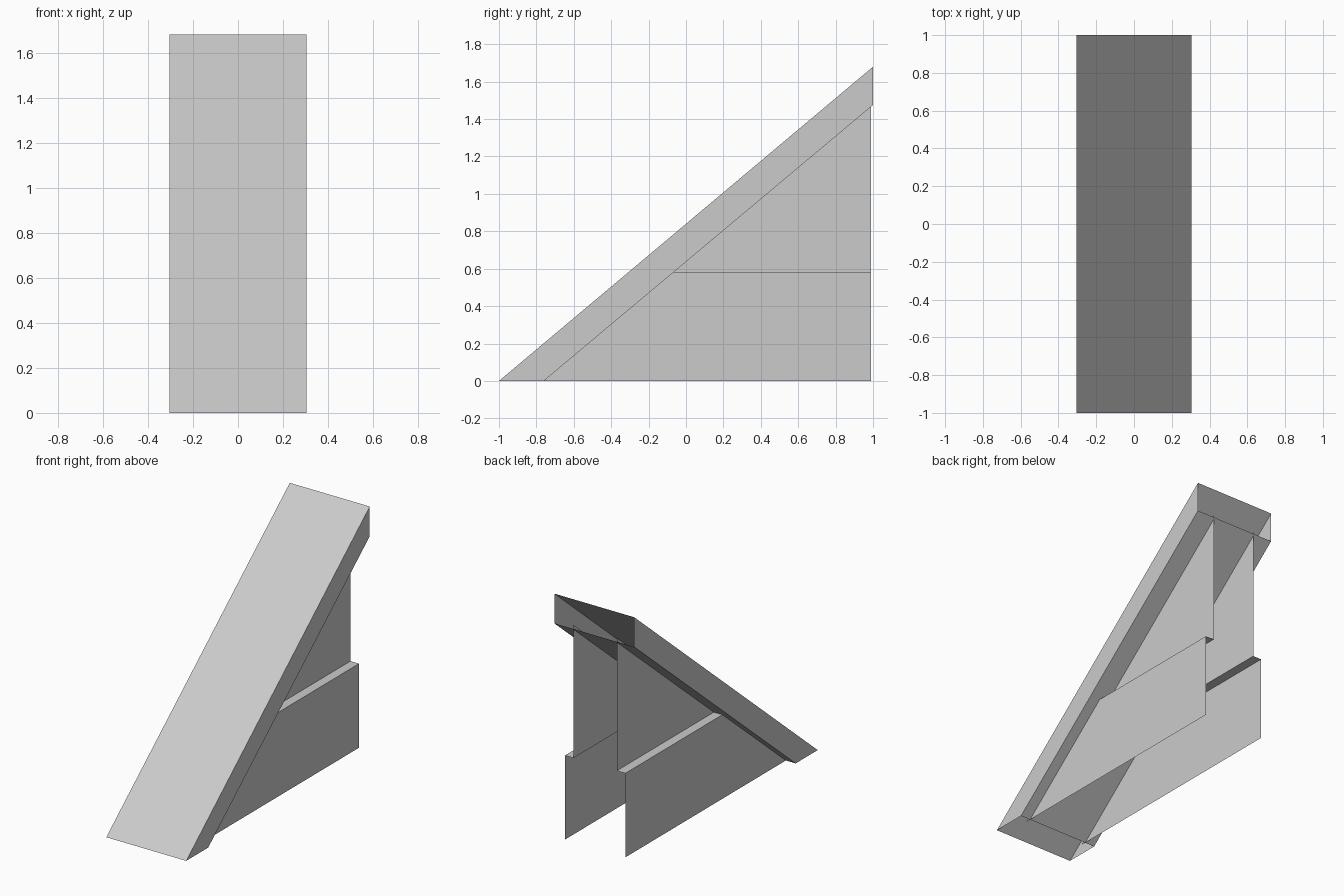
import bpy

if "Cube" in bpy.data.objects:
    bpy.data.objects.remove(bpy.data.objects["Cube"], do_unlink=True)

# One flat grey for the whole model
GREY = (0.6, 0.6, 0.6, 1.0)
grey = bpy.data.materials.new("plain grey")
grey.use_nodes = True
grey.diffuse_color = GREY
grey.node_tree.nodes["Principled BSDF"].inputs["Base Color"].default_value = GREY

# Main dimensions
HALF_WIDTH = 0.305    # ramp half width
TOP = 1.68            # upper end of the ramp
UNDER_TOP = 1.475     # upper end of the ramp's underside
UNDER_FOOT = -0.76    # where the underside meets the ground
BACK = 0.99           # rear edge of the supports
LEDGE = 0.58          # height of the step in the supports
OVERLAP = 0.03        # how far the supports reach into the ramp
SLOPE = UNDER_TOP / (1 - UNDER_FOOT)


def add_mesh(name, verts, faces):
    mesh = bpy.data.meshes.new(name)
    mesh.from_pydata(verts, [], faces)
    mesh.materials.append(grey)
    obj = bpy.data.objects.new(name, mesh)
    bpy.context.collection.objects.link(obj)
    return obj


def support_y(z):
    """Front edge of a support at height z, just inside the ramp."""
    return UNDER_FOOT + (z - OVERLAP) / SLOPE


# Ramp: a sloping rectangular tube, open at the foot and at the back
foot = [(-HALF_WIDTH, -1, 0), (HALF_WIDTH, -1, 0),
        (HALF_WIDTH, UNDER_FOOT, 0), (-HALF_WIDTH, UNDER_FOOT, 0)]
head = [(-HALF_WIDTH, 1, TOP), (HALF_WIDTH, 1, TOP),
        (HALF_WIDTH, 1, UNDER_TOP), (-HALF_WIDTH, 1, UNDER_TOP)]
sides = [(i, (i + 1) % 4, (i + 1) % 4 + 4, i + 4) for i in range(4)]
add_mesh("ramp", foot + head, sides)

# Supports: thin stepped sheets, a wide lower part, a ledge and an inset upper part
OUTER, INNER = 0.23, 0.165
for side, label in ((1, "left"), (-1, "right")):
    low, mid = support_y(0), support_y(LEDGE)
    peak = LEDGE + (BACK - mid) * SLOPE
    verts = [(side * OUTER, low, 0), (side * OUTER, BACK, 0),
             (side * OUTER, BACK, LEDGE), (side * OUTER, mid, LEDGE),
             (side * INNER, BACK, LEDGE), (side * INNER, mid, LEDGE),
             (side * INNER, BACK, peak)]
    faces = [(0, 1, 2, 3), (3, 2, 4, 5), (5, 4, 6)]
    if side < 0:
        faces = [f[::-1] for f in faces]
    add_mesh(label + "_support", verts, faces)
